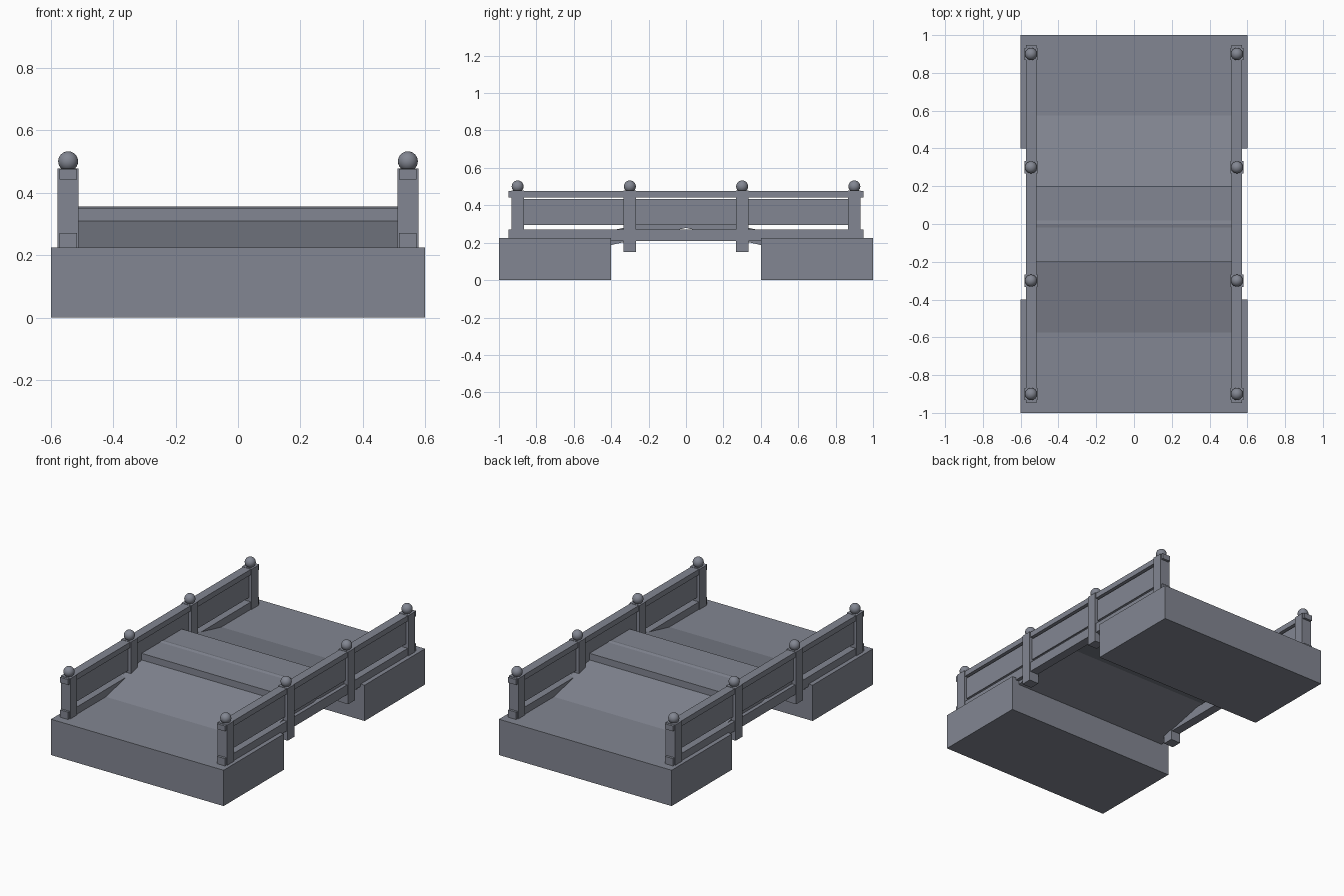
import bpy, bmesh

if "Cube" in bpy.data.objects:
    bpy.data.objects.remove(bpy.data.objects["Cube"])

stone = bpy.data.materials.new("slate_stone")
stone.diffuse_color = (0.225, 0.24, 0.287, 1)
stone.use_nodes = True
stone.node_tree.nodes["Principled BSDF"].inputs["Base Color"].default_value = stone.diffuse_color


def box(name, x, y, z):
    """Box from (min, max) ranges on each axis."""
    bm = bmesh.new()
    bmesh.ops.create_cube(bm, size=1)
    for v in bm.verts:
        v.co = [lo + (c + 0.5) * (hi - lo) for c, (lo, hi) in zip(v.co, (x, y, z))]
    return finish(name, bm)


def extrude_profile(name, pts, half_width):
    """Side profile in (y, z), extruded across the bridge."""
    bm = bmesh.new()
    face = bm.faces.new([bm.verts.new((-half_width, y, z)) for y, z in pts])
    ext = bmesh.ops.extrude_face_region(bm, geom=[face])
    moved = [g for g in ext["geom"] if isinstance(g, bmesh.types.BMVert)]
    bmesh.ops.translate(bm, verts=moved, vec=(2 * half_width, 0, 0))
    return finish(name, bm)


def finish(name, bm):
    bmesh.ops.recalc_face_normals(bm, faces=bm.faces[:])
    mesh = bpy.data.meshes.new(name)
    bm.to_mesh(mesh)
    bm.free()
    mesh.materials.append(stone)
    obj = bpy.data.objects.new(name, mesh)
    bpy.context.collection.objects.link(obj)
    return obj


# Stone abutments at both ends
box("front_abutment", (-0.6, 0.6), (-1, -0.4), (0, 0.225))
box("back_abutment", (-0.6, 0.6), (0.4, 1), (0, 0.225))

# Deck: two sloping slabs meeting at a ridge, under a flat centre slab
half = [(-0.60, 0.142), (-0.60, 0.219), (0, 0.356), (0, 0.279)]
for name, s in (("front_ramp", 1), ("back_ramp", -1)):
    extrude_profile(name, [(s * y, z) for y, z in half], 0.55)
box("deck_centre_slab", (-0.55, 0.55), (-0.2, 0.2), (0.28, 0.352))

# Railings on both sides
for side, label in ((-1, "left"), (1, "right")):
    cx = side * 0.545

    def span(w):
        return (cx - w / 2, cx + w / 2)

    box(label + "_top_rail", span(0.056), (-0.948, 0.948), (0.442, 0.476))
    box(label + "_bottom_rail", span(0.056), (-0.948, 0.948), (0.21, 0.271))
    for i, y in enumerate((-0.6, 0.0, 0.6)):
        box(f"{label}_panel_{i + 1}", span(0.03), (y - 0.27, y + 0.27), (0.295, 0.434))

    # Posts with ball finials; the inner posts hang below the deck
    for i, y in enumerate((-0.9, -0.3, 0.3, 0.9)):
        bottom = 0.15 if abs(y) < 0.5 else 0.22
        box(f"{label}_post_{i + 1}", span(0.067), (y - 0.033, y + 0.033), (bottom, 0.478))
        bpy.ops.mesh.primitive_uv_sphere_add(segments=24, ring_count=12, radius=0.032,
                                             location=(cx, y, 0.501))
        ball = bpy.context.object
        ball.name = f"{label}_finial_{i + 1}"
        ball.data.materials.append(stone)
        bpy.ops.object.shade_smooth()
